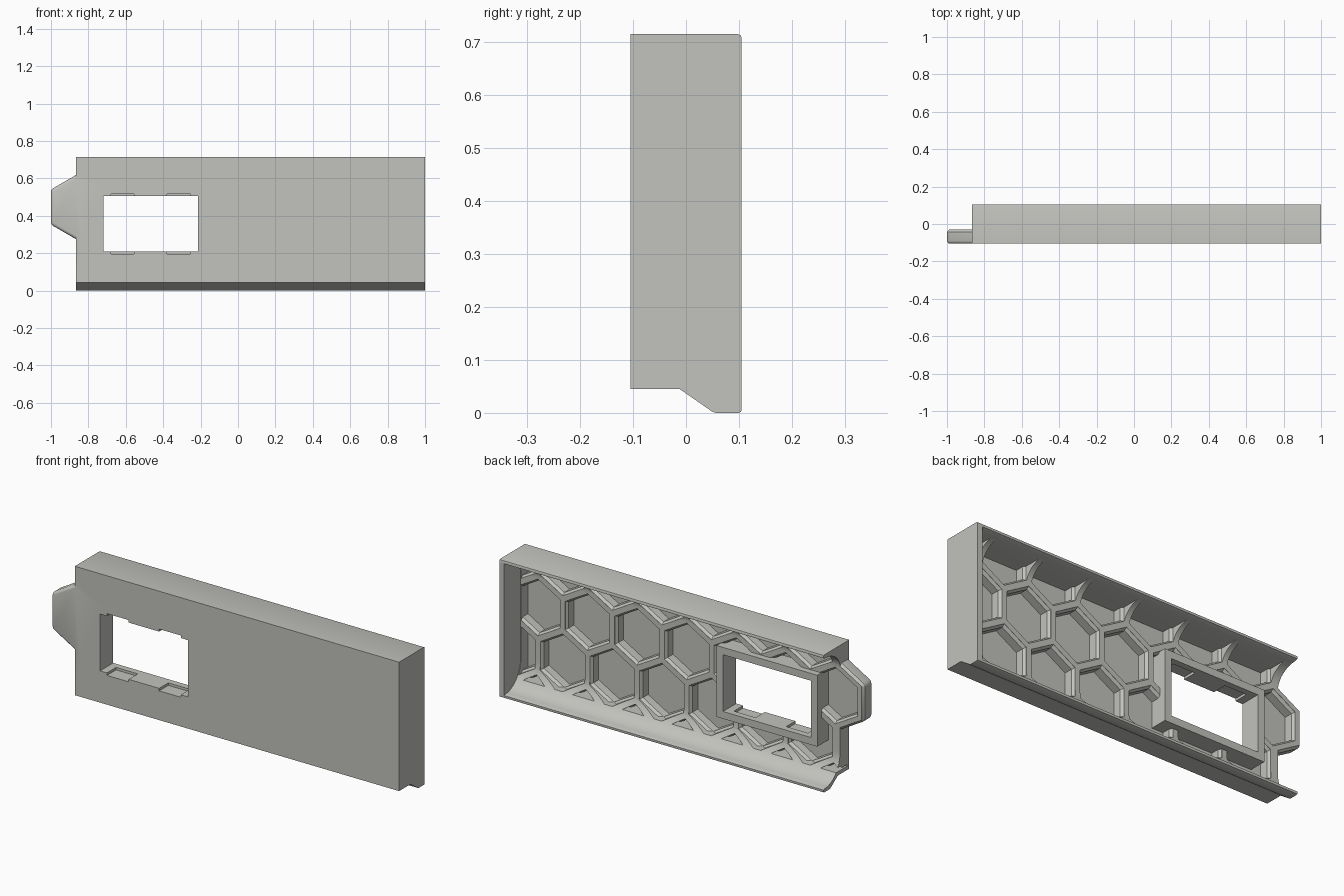
import bpy, bmesh, math

if "Cube" in bpy.data.objects:
    bpy.data.objects.remove(bpy.data.objects["Cube"])

grey = bpy.data.materials.new("warm_grey")
grey.diffuse_color = (0.54, 0.54, 0.51, 1)
grey.use_nodes = True
grey.node_tree.nodes["Principled BSDF"].inputs["Base Color"].default_value = grey.diffuse_color

FRONT, RIB, BACK = -0.105, -0.03, 0.105   # depth levels
LEFT, RIGHT, TOP = -0.865, 1.0, 0.715
PITCH, ROW_Z, TAB_X = 0.285, 0.447, -0.837


def loft(name, rings_list):
    """Solid from one or more stacks of matching point rings."""
    bm = bmesh.new()
    for rings in rings_list:
        vs = [[bm.verts.new(p) for p in ring] for ring in rings]
        n = len(vs[0])
        for a, b in zip(vs, vs[1:]):
            for i in range(n):
                j = (i + 1) % n
                bm.faces.new((a[i], a[j], b[j], b[i]))
        bm.faces.new(vs[0][::-1])
        bm.faces.new(vs[-1])
    bmesh.ops.recalc_face_normals(bm, faces=bm.faces[:])
    me = bpy.data.meshes.new(name)
    bm.to_mesh(me)
    bm.free()
    me.materials.append(grey)
    ob = bpy.data.objects.new(name, me)
    bpy.context.collection.objects.link(ob)
    return ob


def box(name, x0, x1, y0, y1, z0, z1):
    ring = [(x0, z0), (x1, z0), (x1, z1), (x0, z1)]
    return loft(name, [[[(x, y, z) for x, z in ring] for y in (y0, y1)]])


def extrude_x(name, profile, x0, x1):
    return loft(name, [[[(x, y, z) for y, z in profile] for x in (x0, x1)]])


def hexagon(cx, cz, y, apothem):
    r = apothem / math.cos(math.pi / 6)
    return [(cx + r * math.sin(k * math.pi / 3), y, cz + r * math.cos(k * math.pi / 3))
            for k in range(6)]


def combine(target, other, op):
    m = target.modifiers.new("bool", 'BOOLEAN')
    m.operation, m.solver, m.object = op, 'EXACT', other
    bpy.context.view_layer.objects.active = target
    bpy.ops.object.modifier_apply(modifier=m.name)
    bpy.data.objects.remove(other)


# outer side profile (y, z): stepped underside and rounded rear edges
outer = [(FRONT, TOP), (FRONT, 0.045), (-0.012, 0.045), (0.05, 0.002), (0.056, 0),
         (0.099, 0), (0.104, 0.002), (BACK, 0.007)]
rear_top = [(BACK, TOP - 0.008), (0.103, TOP - 0.002), (0.097, TOP)]

# inner surface: coves sweep from the rib level out to both lips
STEPS = 12
arc = [i / STEPS * math.pi / 2 for i in range(STEPS + 1)]
low_cove = [(RIB + 0.125 * (1 - math.cos(t)), 0.16 - 0.142 * math.sin(t)) for t in arc]
high_cove = [(RIB + 0.125 * (1 - math.cos(t)), 0.60 + 0.095 * math.sin(t)) for t in arc]
channel = outer + [(BACK, 0.014)] + low_cove[::-1] + high_cove + [(BACK, 0.699)] + rear_top

# main panel with its side tab
panel = extrude_x("panel", channel, LEFT, RIGHT)
tab = loft("tab", [[hexagon(TAB_X, ROW_Z, FRONT, 0.163), hexagon(TAB_X, ROW_Z, RIB - 0.012, 0.163),
                    hexagon(TAB_X, ROW_Z, RIB, 0.152)]])
m = tab.modifiers.new("round", 'BEVEL')
m.width, m.segments, m.limit_method, m.angle_limit = 0.015, 3, 'ANGLE', math.radians(50)
bpy.context.view_layer.objects.active = tab
bpy.ops.object.modifier_apply(modifier=m.name)
combine(panel, tab, 'UNION')

# honeycomb pockets, chamfered at the rib tops
cells = []
for row in range(-2, 2):
    for col in range(8):
        cx = TAB_X + PITCH * (col + 0.5 * (row % 2))
        cz = ROW_Z + row * PITCH * math.sqrt(3) / 2
        if cx - 0.13 < 0.95:
            cells.append([hexagon(cx, cz, y, a) for y, a in
                          ((-0.088, 0.118), (-0.045, 0.118), (-0.031, 0.128), (0.13, 0.128))])
pockets = loft("pocket_cutter", cells)
combine(pockets, box("pocket_limit", -1.2, 0.97, -0.2, 0.2, 0.065, 0.692), 'INTERSECT')
combine(panel, pockets, 'DIFFERENCE')

# closed end wall
combine(panel, extrude_x("end_wall", outer + rear_top, 0.972, RIGHT), 'UNION')

# raised window frame, opening and clip notches
combine(panel, box("window_frame", -0.757, -0.178, FRONT + 0.004, 0.003, 0.172, 0.543), 'UNION')
combine(panel, box("window_cutter", -0.72, -0.215, -0.3, 0.3, 0.21, 0.505), 'DIFFERENCE')
for x0 in (-0.68, -0.38):
    combine(panel, box("notch_cutter", x0, x0 + 0.125, -0.3, -0.03, 0.197, 0.518), 'DIFFERENCE')

# smooth coves, sharp edges elsewhere
bpy.ops.object.select_all(action='DESELECT')
panel.select_set(True)
bpy.context.view_layer.objects.active = panel
bpy.ops.object.shade_smooth_by_angle(angle=math.radians(30))
